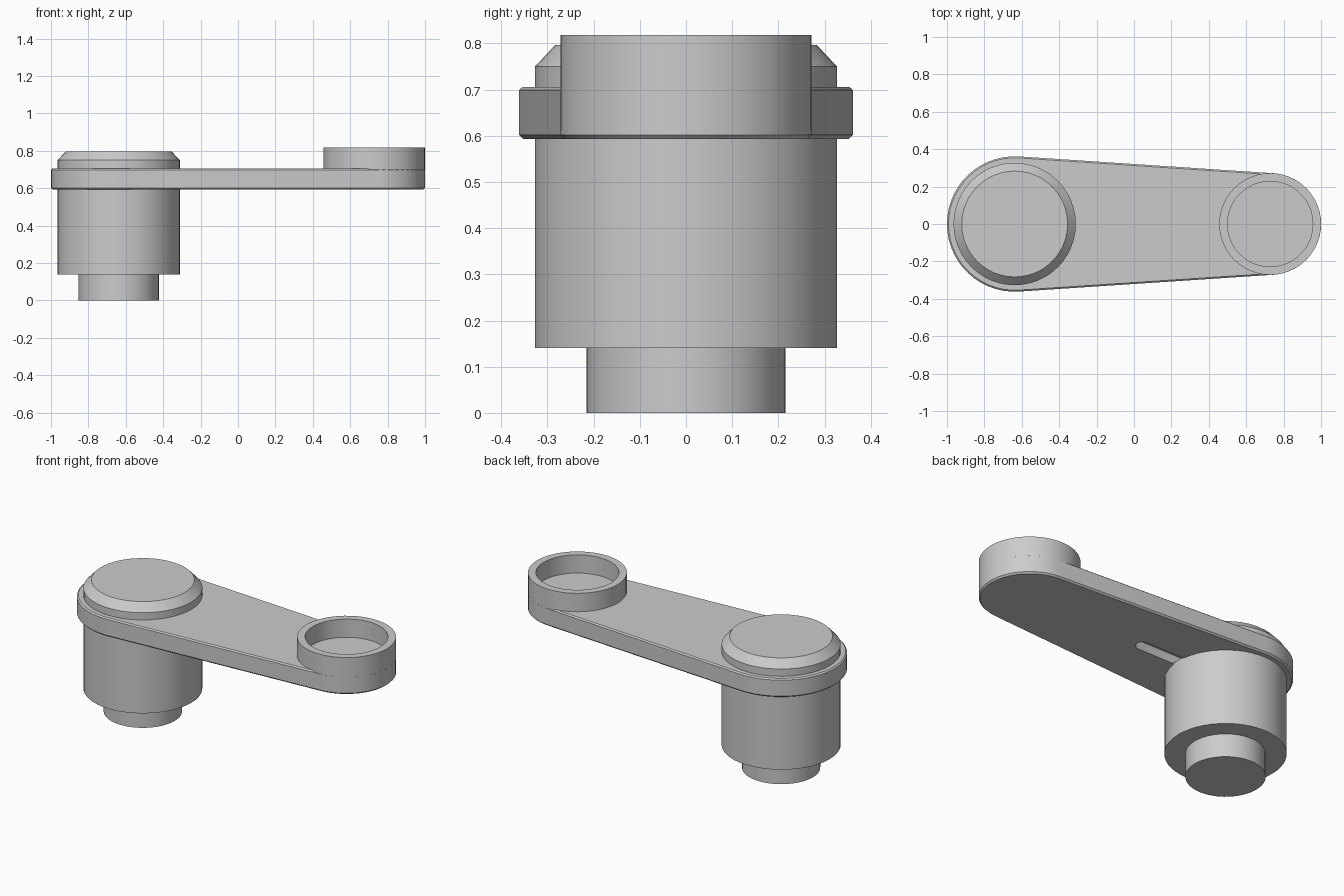
import bpy, bmesh
from math import sin, cos, acos, pi

cube = bpy.data.objects.get("Cube")
if cube:
    bpy.data.objects.remove(cube, do_unlink=True)

grey = bpy.data.materials.new("plain grey")
grey.use_nodes = True
colour = (0.6, 0.6, 0.6, 1)
grey.diffuse_color = colour
grey.node_tree.nodes["Principled BSDF"].inputs["Base Color"].default_value = colour

KNOB_X, CUP_X = -0.638, 0.728
ARM_BOTTOM, ARM_TOP = 0.593, 0.706


def finish(name, bm):
    bmesh.ops.recalc_face_normals(bm, faces=bm.faces)
    mesh = bpy.data.meshes.new(name)
    bm.to_mesh(mesh)
    bm.free()
    obj = bpy.data.objects.new(name, mesh)
    mesh.materials.append(grey)
    bpy.context.collection.objects.link(obj)
    return obj


def smooth(obj):
    bpy.ops.object.select_all(action='DESELECT')
    obj.select_set(True)
    bpy.context.view_layer.objects.active = obj
    bpy.ops.object.shade_smooth_by_angle(angle=pi / 6)


def loft(name, outlines):
    """Join stacked outlines with side walls and close both ends."""
    bm = bmesh.new()
    rings = [[bm.verts.new(p) for p in outline] for outline in outlines]
    for low, high in zip(rings, rings[1:]):
        for i in range(len(low)):
            j = (i + 1) % len(low)
            bm.faces.new((low[i], low[j], high[j], high[i]))
    bm.faces.new(rings[0])
    bm.faces.new(rings[-1])
    return finish(name, bm)


def turned(name, x, profile, sides=48):
    """Turn a list of (radius, height) about a vertical axis."""
    return loft(name, [[(x + r * cos(2 * pi * i / sides), r * sin(2 * pi * i / sides), z)
                        for i in range(sides)] for r, z in profile])


def capsule(x1, r1, x2, r2, z, steps=28):
    """Outline around two circles joined by their tangents."""
    a = acos((r2 - r1) / (x1 - x2))
    pts = []
    for x, r, start, end in ((x2, r2, -a, a), (x1, r1, a, 2 * pi - a)):
        for i in range(steps + 1):
            t = start + (end - start) * i / steps
            pts.append((x + r * cos(t), r * sin(t), z))
    return pts


# Tapered arm with thin chamfers on both rims
arm = loft("arm", [capsule(KNOB_X, 0.362 - inset, CUP_X, 0.272 - inset, z)
                   for inset, z in ((0.009, ARM_BOTTOM), (0, 0.602),
                                    (0, 0.699), (0.008, ARM_TOP))])

# Rounded slot in the underside of the arm
cutter = loft("slot_cutter", [capsule(-0.45, 0.04, -0.06, 0.04, z, 8)
                              for z in (0.55, 0.645)])
cut = arm.modifiers.new("slot", 'BOOLEAN')
cut.object = cutter
cut.solver = 'EXACT'
bpy.context.view_layer.objects.active = arm
bpy.ops.object.modifier_apply(modifier=cut.name)
bpy.data.objects.remove(cutter, do_unlink=True)

# Stepped spindle below the arm, bevelled cap above it
spindle = turned("spindle", KNOB_X, [(0.215, 0), (0.215, 0.14), (0.327, 0.14), (0.327, 0.6)])
cap = turned("cap", KNOB_X, [(0.327, 0.69), (0.327, 0.75), (0.283, 0.797)])

# Open cup at the far end
cup = turned("cup", CUP_X, [(0.272, 0.61), (0.272, 0.818), (0.228, 0.818), (0.228, 0.708)])

for part in (arm, spindle, cap, cup):
    smooth(part)
